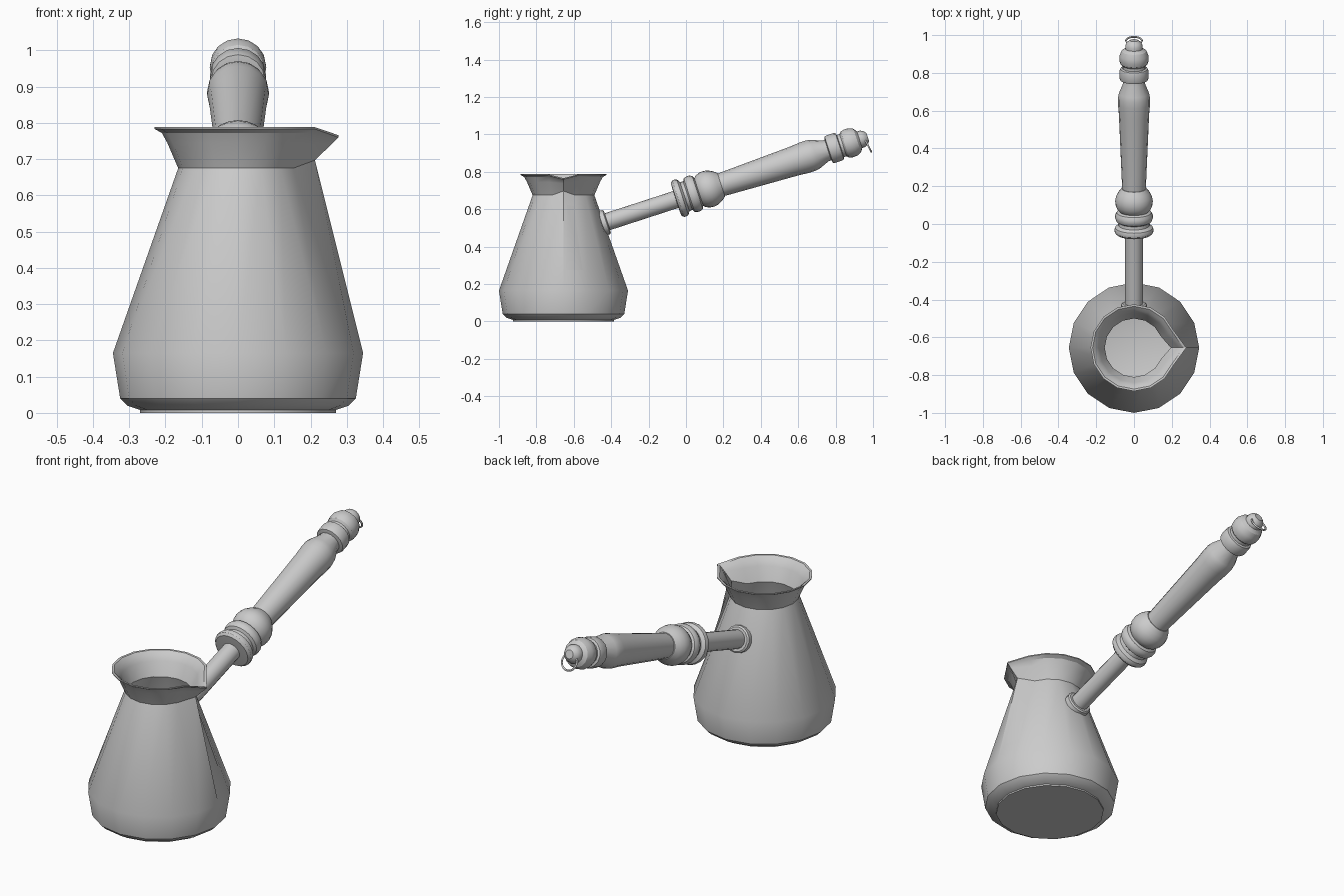
import bpy, bmesh, math
from mathutils import Matrix, Vector

metal = bpy.data.materials.new("grey metal")
metal.diffuse_color = (0.6, 0.6, 0.6, 1)


def finish(name, bm, matrix, angle=32):
    bmesh.ops.recalc_face_normals(bm, faces=bm.faces[:])
    me = bpy.data.meshes.new(name)
    bm.to_mesh(me)
    bm.free()
    me.materials.append(metal)
    for p in me.polygons:
        p.use_smooth = True
    me.set_sharp_from_angle(angle=math.radians(angle))
    ob = bpy.data.objects.new(name, me)
    bpy.context.collection.objects.link(ob)
    ob.matrix_world = matrix
    return ob


def lathe(name, profile, matrix, sides=16, closed=False, angle=32):
    """Spin (radius, z) points; an optional second pair moves the +x vertex (spout)."""
    bm = bmesh.new()
    rings = []
    for p in profile:
        ring = []
        for i in range(sides):
            r, z = p[2:] if i == 0 and len(p) == 4 else p[:2]
            a = 2 * math.pi * i / sides
            ring.append(bm.verts.new((r * math.cos(a), r * math.sin(a), z)))
        rings.append(ring)
    pairs = list(zip(rings, rings[1:]))
    if closed:
        pairs.append((rings[-1], rings[0]))
    for a, b in pairs:
        for i in range(sides):
            j = (i + 1) % sides
            bm.faces.new((a[i], a[j], b[j], b[i]))
    if not closed:
        bm.faces.new(rings[0])
        bm.faces.new(rings[-1])
    return finish(name, bm, matrix, angle)


# Pot: outer wall up, over the rim, then down the inner wall
lathe("pot_body", [
    (0.270, 0.0), (0.270, 0.008), (0.305, 0.02), (0.325, 0.04), (0.345, 0.165),
    (0.165, 0.675, 0.212, 0.697),
    (0.195, 0.745, 0.255, 0.738), (0.210, 0.772, 0.270, 0.753),
    (0.230, 0.783, 0.277, 0.760), (0.230, 0.788, 0.277, 0.766),
    (0.219, 0.787, 0.262, 0.764), (0.200, 0.770, 0.248, 0.752),
    (0.185, 0.745, 0.235, 0.740),
    (0.155, 0.675, 0.195, 0.700),
    (0.335, 0.165), (0.315, 0.045), (0.27, 0.02),
], Matrix.Translation((0, -0.655, 0)))

# Handle axis leaves the wall at right angles, 18 degrees above horizontal
axis = Vector((0, math.cos(math.radians(18)), math.sin(math.radians(18))))
handle = Matrix.Translation((0, -0.43, 0.53)) @ axis.to_track_quat('Z', 'Y').to_matrix().to_4x4()

lathe("handle_collar", [(0.068, -0.025), (0.068, 0.004), (0.06, 0.01), (0.047, 0.01)], handle)
lathe("handle_rod", [(0.047, -0.018), (0.047, 0.41)], handle)
# Turned beads at the start of the grip
lathe("handle_beads", [
    (0.06, 0.395), (0.092, 0.397), (0.102, 0.408), (0.104, 0.42), (0.100, 0.433), (0.082, 0.445),
    (0.080, 0.462), (0.094, 0.470), (0.100, 0.485), (0.100, 0.502), (0.092, 0.517), (0.078, 0.524),
    (0.088, 0.535), (0.097, 0.555), (0.100, 0.58), (0.095, 0.605), (0.083, 0.628), (0.066, 0.65),
], handle, 24)
# Swelling grip
lathe("handle_grip", [
    (0.062, 0.64), (0.064, 0.68), (0.080, 1.06), (0.085, 1.12), (0.085, 1.155),
    (0.080, 1.18), (0.058, 1.235), (0.055, 1.265),
], handle)
# End knob
lathe("handle_knob", [
    (0.055, 1.25), (0.074, 1.255), (0.077, 1.265), (0.077, 1.305), (0.073, 1.316), (0.062, 1.32),
    (0.062, 1.335), (0.073, 1.345), (0.078, 1.365), (0.077, 1.39), (0.066, 1.415),
    (0.046, 1.428), (0.046, 1.445), (0.038, 1.462), (0.022, 1.474),
], handle)

# Hanging ring through the tip
tube = [(0.042 + 0.005 * math.cos(a), 0.005 * math.sin(a))
        for a in (math.pi * k / 3 for k in range(6))]
normal = Vector((0, 0.88, 0.47))
lathe("hanging_ring", tube,
      Matrix.Translation((0, 0.971, 0.945)) @ normal.to_track_quat('Z', 'Y').to_matrix().to_4x4(),
      24, closed=True, angle=80)
